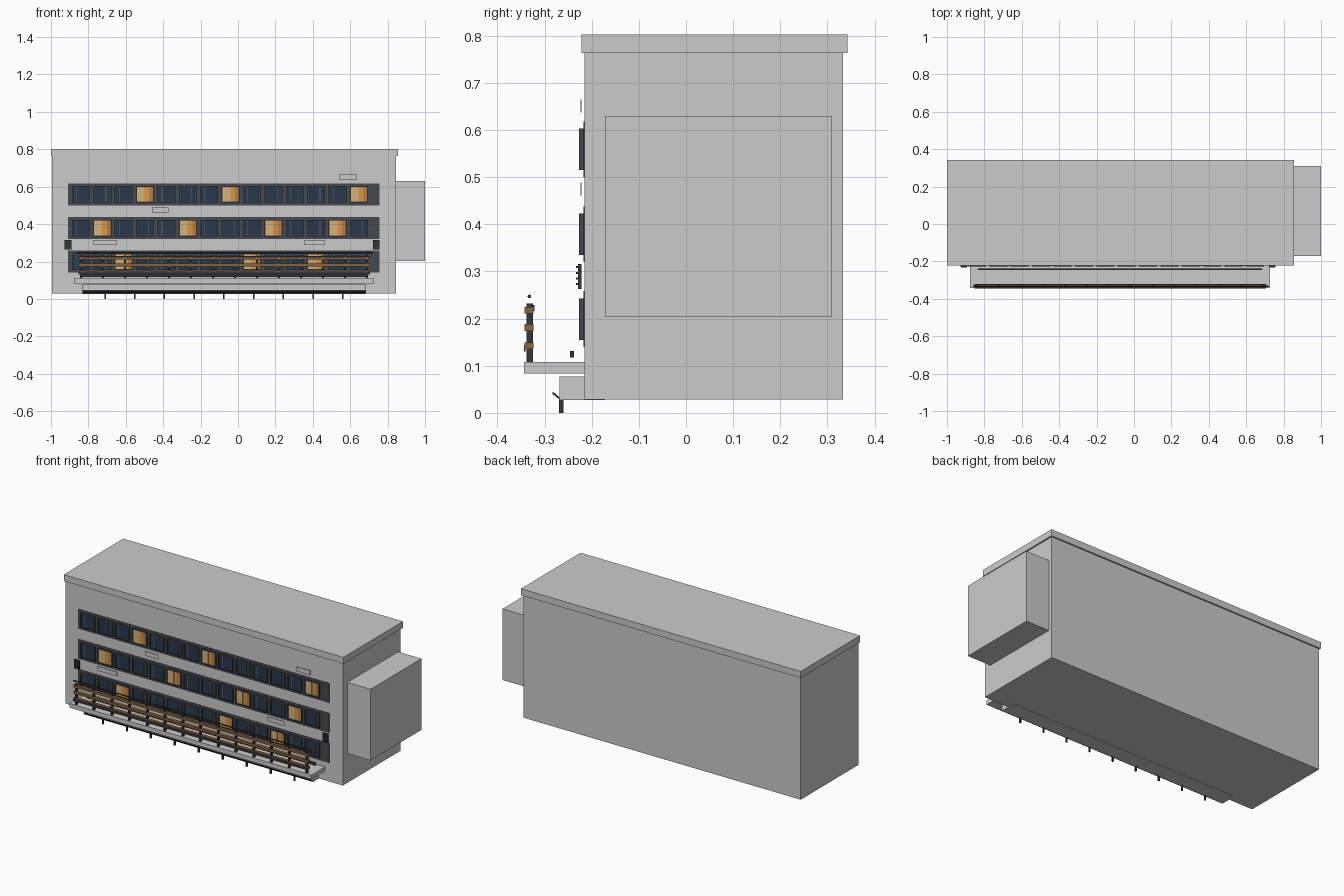
import bpy, bmesh
from mathutils import Vector

if "Cube" in bpy.data.objects:
    bpy.data.objects.remove(bpy.data.objects["Cube"])


def material(name, rgb):
    m = bpy.data.materials.new(name)
    m.diffuse_color = (*rgb, 1)
    m.use_nodes = True
    m.node_tree.nodes["Principled BSDF"].inputs["Base Color"].default_value = m.diffuse_color
    return m


DARK = material("dark_metal", (0.035, 0.037, 0.042))
FRAME = material("window_frame", (0.06, 0.065, 0.075))
GLASS = material("dark_glass", (0.022, 0.04, 0.07))
TRIM = material("glass_trim", (0.13, 0.15, 0.17))
AMBER = material("lit_glass", (0.68, 0.3, 0.06))
CREAM = material("curtain_cream", (0.66, 0.45, 0.2))
RUST = material("curtain_amber", (0.5, 0.2, 0.04))
WOOD = material("wood", (0.25, 0.13, 0.05))


def boxes(name, items, mat=None):
    """One object made of boxes given as (x0, x1, y0, y1, z0, z1)."""
    bm = bmesh.new()
    for x0, x1, y0, y1, z0, z1 in items:
        vs = bmesh.ops.create_cube(bm, size=1)["verts"]
        c = Vector((x0 + x1, y0 + y1, z0 + z1)) / 2
        for v in vs:
            v.co = Vector((v.co.x * (x1 - x0), v.co.y * (y1 - y0), v.co.z * (z1 - z0))) + c
    me = bpy.data.meshes.new(name)
    bm.to_mesh(me)
    bm.free()
    ob = bpy.data.objects.new(name, me)
    bpy.context.collection.objects.link(ob)
    if mat:
        me.materials.append(mat)
    return ob


# Main masses
boxes("main_block", [(-0.994, 0.846, -0.215, 0.333, 0.028, 0.765)])
boxes("roof_cap", [(-1.0, 0.855, -0.222, 0.342, 0.763, 0.802)])
boxes("side_wing", [(0.84, 1.0, -0.172, 0.309, 0.203, 0.63)])
boxes("balcony_slab", [(-0.877, 0.727, -0.343, -0.21, 0.083, 0.108)])
boxes("base_plinth", [(-0.835, 0.685, -0.268, -0.172, 0.027, 0.077)])

# Window rows
rows = [(0.559, {3, 7, 13}), (0.379, {1, 5, 9, 12}), (0.199, {2, 8, 11})]
boxes("window_band", [(-0.91, 0.757, -0.217, -0.21, z - 0.059, z + 0.059) for z, _ in rows], FRAME)
frames, dark, trim, lit, cream, rust = [], [], [], [], [], []
W, H, T = 0.048, 0.044, 0.005
for z, lit_set in rows:
    for i in range(14):
        x = -0.84 + i * 0.1144
        y0, y1 = -0.227, -0.216
        for s in (-1, 1):
            e = sorted((x + s * W, x + s * (W - T)))
            frames.append((*e, y0, y1, z - H, z + H))
            e = sorted((z + s * H, z + s * (H - T)))
            frames.append((x - W + T, x + W - T, y0, y1, *e))
        l, r, b, t = x - W + T, x + W - T, z - H + T, z + H - T
        if i in lit_set:
            lit.append((l, r, -0.221, y1, b, t))
            cream.append((l, x - 0.002, -0.223, -0.22, b, t))
            rust.append((x + 0.024, r, -0.223, -0.22, b, t))
        else:
            dark.append((l, r, -0.221, y1, b, t))
            tx = x + (0.02 if i % 2 else -0.024)
            trim.append((tx - 0.0015, tx + 0.0015, -0.224, -0.22, b, t))
boxes("window_frames", frames, FRAME)
boxes("dark_panes", dark, GLASS)
boxes("pane_mullions", trim, TRIM)
boxes("lit_panes", lit, AMBER)
boxes("cream_curtains", cream, CREAM)
boxes("amber_curtains", rust, RUST)

# Thin facade panels
boxes("facade_panels", [(x0, x1, -0.224, -0.222, z0, z1) for x0, x1, z0, z1 in (
    (0.54, 0.635, 0.637, 0.664), (-0.46, -0.372, 0.461, 0.488),
    (-0.776, -0.648, 0.287, 0.313), (0.353, 0.464, 0.287, 0.313))])

# Louvred vents at the facade ends
vents = []
for x0 in (-0.927, 0.721):
    vents.append((x0, x0 + 0.036, -0.229, -0.222, 0.263, 0.316))
    for k in range(4):
        z = 0.271 + k * 0.012
        vents.append((x0 + 0.003, x0 + 0.033, -0.233, -0.228, z, z + 0.004))
boxes("louvre_vents", vents, DARK)

# Balcony railing
boxes("railing_posts", [(x - 0.005, x + 0.005, -0.338, -0.324, 0.106, 0.232)
                        for x in (-0.84 + i * 1.53 / 13 for i in range(14))], DARK)
boxes("railing_slats", [(-0.853, 0.705, -0.342, -0.323, z - 0.007, z + 0.007)
                        for z in (0.218, 0.181, 0.142)], WOOD)
boxes("railing_rails", [(-0.853, 0.705, -0.325, -0.321, 0.216, 0.229),
                        (-0.853, 0.705, -0.344, -0.34, 0.13, 0.144)], DARK)
bpy.ops.mesh.primitive_cylinder_add(vertices=8, radius=0.004, depth=1.58,
                                    location=(-0.07, -0.332, 0.247), rotation=(0, 1.5708, 0))
rail = bpy.context.object
rail.name = "handrail"
rail.data.materials.append(DARK)

# Floating light bar, sloped lip and short legs
boxes("light_bar", [(-0.835, 0.685, -0.246, -0.238, 0.117, 0.131)], DARK)
lip = boxes("sloped_lip", [(-0.755, 0.755, -0.0115, 0.0115, -0.002, 0.002)], DARK)
lip.location = (-0.073, -0.274, 0.0355)
lip.rotation_euler.x = -0.7
boxes("legs", [(x - 0.004, x + 0.004, -0.269, -0.26, 0, 0.031)
               for x in (-0.711 + i * 0.159 for i in range(9))], DARK)
